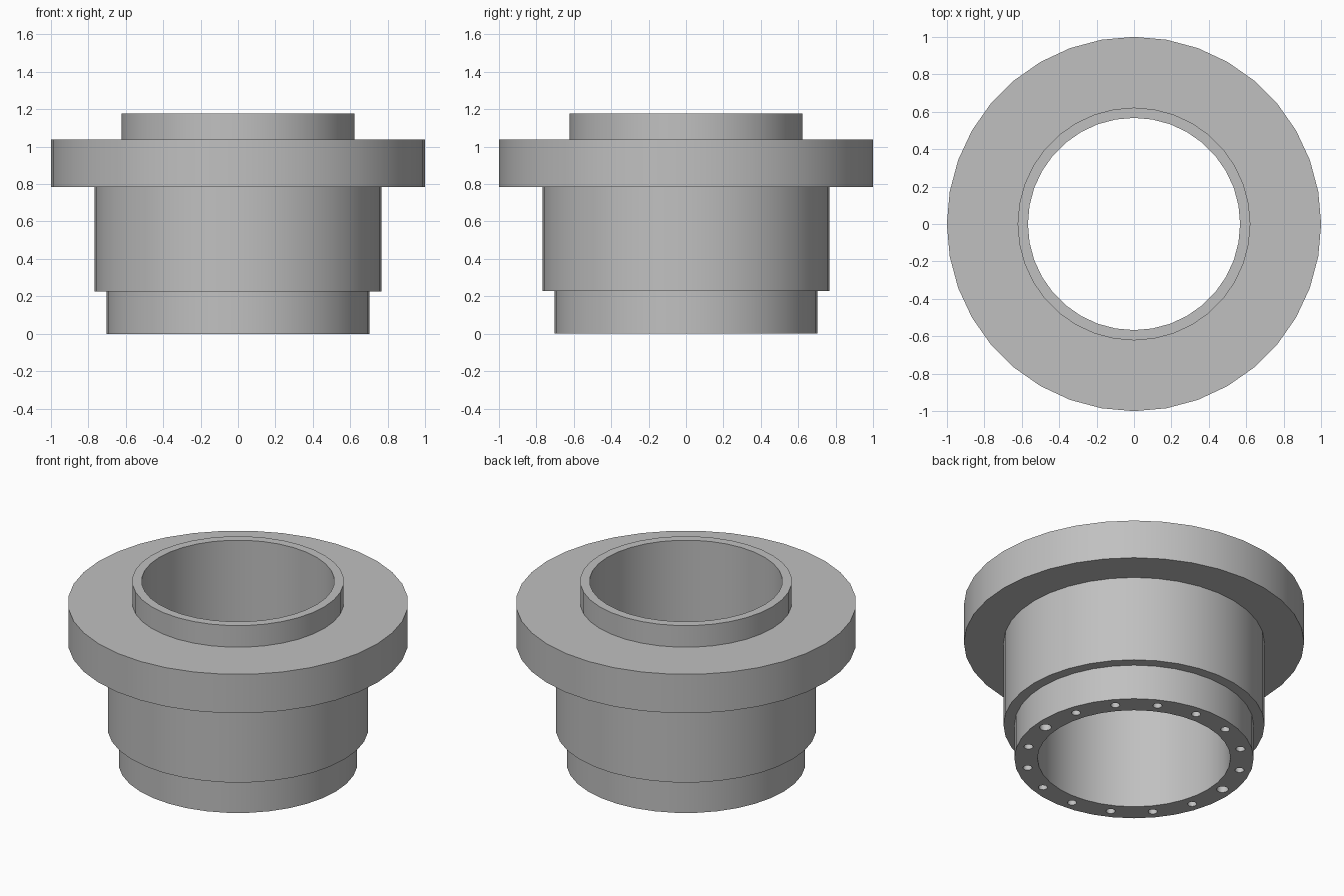
import bpy, bmesh, math
from mathutils import Matrix, Vector

if "Cube" in bpy.data.objects:
    bpy.data.objects.remove(bpy.data.objects["Cube"], do_unlink=True)

SEGMENTS = 36
BORE = 0.567

metal = bpy.data.materials.new("plain_grey")
metal.use_nodes = True
grey = (0.53, 0.53, 0.53, 1)
metal.diffuse_color = grey
metal.node_tree.nodes["Principled BSDF"].inputs["Base Color"].default_value = grey


def make_object(name, bm):
    bmesh.ops.recalc_face_normals(bm, faces=bm.faces)
    mesh = bpy.data.meshes.new(name)
    bm.to_mesh(mesh)
    bm.free()
    mesh.materials.append(metal)
    obj = bpy.data.objects.new(name, mesh)
    bpy.context.collection.objects.link(obj)
    return obj


def lathe(name, profile):
    """Revolve a closed (radius, height) profile around z."""
    bm = bmesh.new()
    rings = []
    for i in range(SEGMENTS):
        a = math.tau * i / SEGMENTS
        rings.append([bm.verts.new((r * math.cos(a), r * math.sin(a), z))
                      for r, z in profile])
    n = len(profile)
    for i in range(SEGMENTS):
        here, there = rings[i], rings[(i + 1) % SEGMENTS]
        for j in range(n):
            k = (j + 1) % n
            bm.faces.new((here[j], there[j], there[k], here[k]))
    return make_object(name, bm)


# Stepped sleeve: base spigot, body, wide flange and top collar around one bore
sleeve = lathe("flanged_sleeve", [
    (BORE, 0), (0.703, 0), (0.703, 0.227),
    (0.767, 0.227), (0.767, 0.785),
    (1.0, 0.785), (1.0, 1.037),
    (0.622, 1.037), (0.622, 1.177), (BORE, 1.177)])

# Ring of blind bolt holes in the underside, with two larger dowel holes
HOLES = 16
bm = bmesh.new()
for i in range(HOLES):
    a = math.radians(-5) + math.tau * i / HOLES
    radius = 0.035 if i % (HOLES // 2) == 0 else 0.027
    spot = Vector((0.635 * math.cos(a), 0.635 * math.sin(a), 0.05))
    bmesh.ops.create_cone(bm, cap_ends=True, segments=16, radius1=radius,
                          radius2=radius, depth=0.3,
                          matrix=Matrix.Translation(spot))
cutter = make_object("hole_cutter", bm)
cutter.hide_render = True

cut = sleeve.modifiers.new("bolt_holes", "BOOLEAN")
cut.operation = "DIFFERENCE"
cut.solver = "EXACT"
cut.object = cutter

bpy.ops.object.select_all(action="DESELECT")
sleeve.select_set(True)
bpy.context.view_layer.objects.active = sleeve
bpy.ops.object.modifier_apply(modifier=cut.name)
bpy.data.objects.remove(cutter, do_unlink=True)
bpy.ops.object.shade_smooth_by_angle(angle=math.radians(30))
